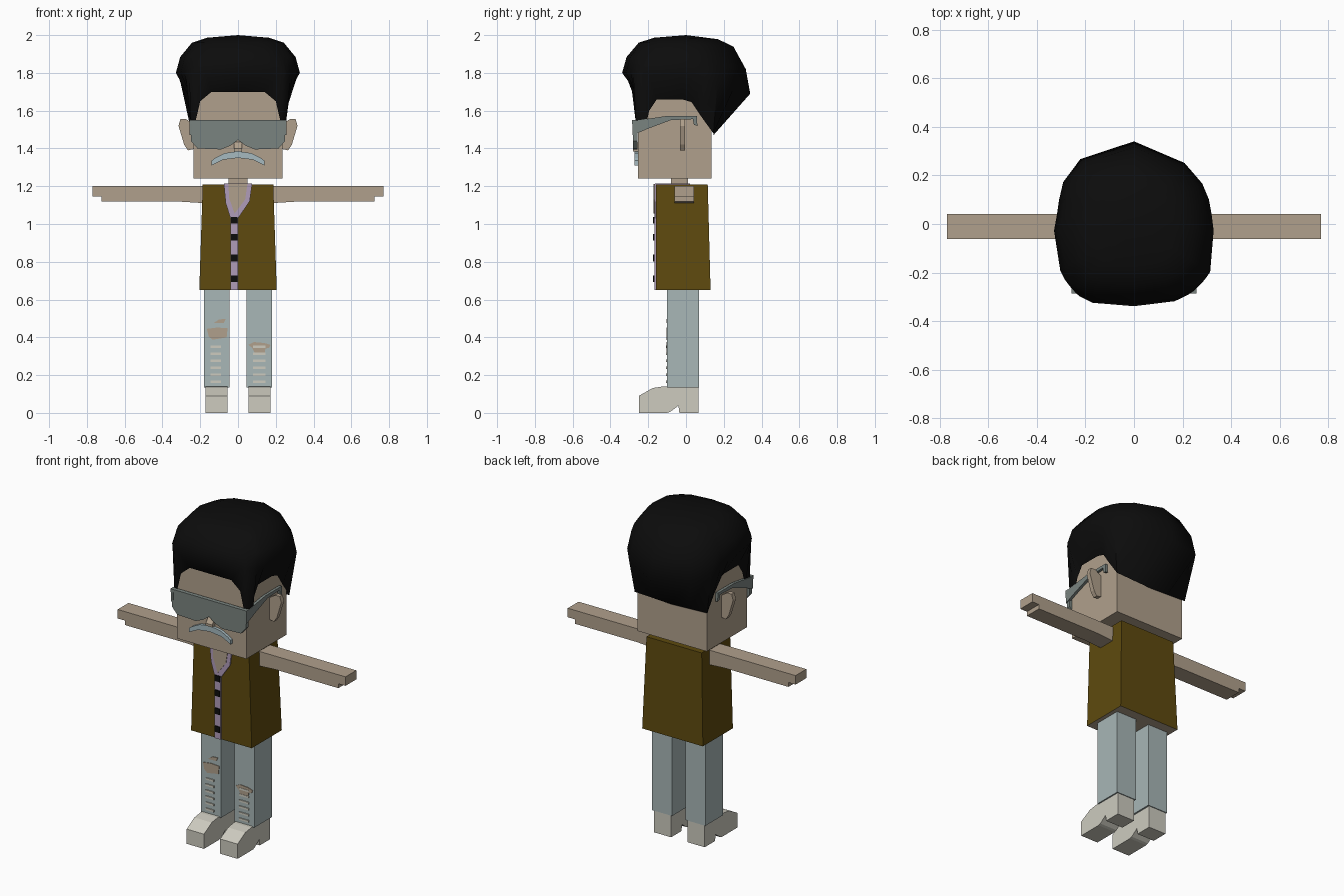
import bpy, bmesh, math

old = bpy.data.objects.get("Cube")
if old:
    bpy.data.objects.remove(old)


def material(name, r, g, b):
    lin = [((c / 255 + 0.055) / 1.055) ** 2.4 if c > 10 else c / 3295 for c in (r, g, b)]
    m = bpy.data.materials.new(name)
    m.use_nodes = True
    m.diffuse_color = (*lin, 1)
    m.node_tree.nodes["Principled BSDF"].inputs["Base Color"].default_value = (*lin, 1)
    return m


skin = material("skin", 176, 160, 140)
black = material("black", 12, 12, 12)
brown = material("vest brown", 94, 74, 14)
lilac = material("shirt lilac", 176, 156, 186)
denim = material("pale denim", 168, 183, 183)
offwhite = material("off white", 205, 203, 191)
grey = material("glasses grey", 122, 132, 128)
pale_blue = material("moustache pale blue", 166, 186, 192)


def finish(name, bm, mat):
    bmesh.ops.recalc_face_normals(bm, faces=bm.faces)
    mesh = bpy.data.meshes.new(name)
    bm.to_mesh(mesh)
    bm.free()
    mesh.materials.append(mat)
    ob = bpy.data.objects.new(name, mesh)
    bpy.context.collection.objects.link(ob)
    return ob


def prism(name, mat, axis, pts, lo, hi):
    """Extrude an outline, (y, z) along x or (x, z) along y."""
    bm = bmesh.new()
    place = (lambda p, d: (d, *p)) if axis == "x" else (lambda p, d: (p[0], d, p[1]))
    a, b = [[bm.verts.new(place(p, d)) for p in pts] for d in (lo, hi)]
    bm.faces.new(a)
    bm.faces.new(b)
    for i in range(len(pts)):
        j = (i + 1) % len(pts)
        bm.faces.new((a[i], a[j], b[j], b[i]))
    return finish(name, bm, mat)


def box(name, mat, x0, x1, y0, y1, z0, z1):
    return prism(name, mat, "y", [(x0, z0), (x1, z0), (x1, z1), (x0, z1)], y0, y1)


def both_sides(name, mat, axis, pts, lo, hi):
    for side, s in (("left", 1), ("right", -1)):
        if axis == "x":
            prism(f"{side}_{name}", mat, axis, pts, s * lo, s * hi)
        else:
            prism(f"{side}_{name}", mat, axis, [(s * x, z) for x, z in pts], lo, hi)


# Head, neck, nose and ears
box("head", skin, -0.235, 0.235, -0.255, 0.135, 1.24, 1.77)
box("neck", skin, -0.05, 0.05, -0.08, 0.01, 1.2, 1.25)
prism("nose", skin, "x", [(-0.25, 1.44), (-0.28, 1.40), (-0.28, 1.385), (-0.25, 1.385)], -0.022, 0.022)
both_sides("ear", skin, "y", [(0.22, 1.4), (0.265, 1.39), (0.285, 1.42), (0.315, 1.52),
                              (0.305, 1.555), (0.275, 1.555), (0.22, 1.52)], -0.032, -0.005)

# Moustache
half = [(0.07, 1.375), (0.12, 1.35), (0.14, 1.335), (0.14, 1.31), (0.08, 1.34)]
prism("moustache", pale_blue, "y", [(0, 1.385)] + half + [(0, 1.35)]
      + [(-x, z) for x, z in reversed(half)], -0.272, -0.25)

# Glasses: joined lenses, brow bar and hooked temples
half = [(0.25, 1.545), (0.25, 1.44), (0.215, 1.4), (0.09, 1.395), (0.04, 1.415)]
prism("lenses", grey, "y", half + [(0, 1.445)] + [(-x, z) for x, z in reversed(half)], -0.28, -0.257)
box("brow_bar", grey, -0.257, 0.257, -0.286, -0.262, 1.53, 1.55)
both_sides("temple", grey, "x", [(-0.284, 1.545), (-0.1, 1.572), (0.058, 1.572), (0.06, 1.52),
                                 (0.042, 1.525), (0.036, 1.555), (-0.08, 1.55),
                                 (-0.2, 1.505), (-0.282, 1.47)], 0.24, 0.256)

# Hair: radial loft from the hairline, out to the widest outline, up to the crown
outline = [(0, 0.34), (0.1, 0.31), (0.29, 0.15), (0.32, 0), (0.33, -0.17), (0.24, -0.28), (-0.02, -0.335),
           (-0.21, -0.31), (-0.29, -0.22), (-0.33, -0.05), (-0.31, 0.06), (-0.27, 0.22)]
polar = sorted((math.atan2(y, x), math.hypot(x, y)) for x, y in outline)
polar = [(polar[-1][0] - math.tau, polar[-1][1])] + polar + [(polar[0][0] + math.tau, polar[0][1])]


def reach(angle):
    for (a0, r0), (a1, r1) in zip(polar, polar[1:]):
        if a0 <= angle <= a1:
            return r0 + (r1 - r0) * (angle - a0) / (a1 - a0)


hairline = [(0.14, -0.265, 1.7), (0.2, -0.265, 1.65), (0.228, -0.265, 1.53), (0.25, -0.255, 1.49),
            (0.25, -0.215, 1.51), (0.245, -0.195, 1.6), (0.245, -0.155, 1.66), (0.245, -0.02, 1.66),
            (0.245, 0.03, 1.645), (0.245, 0.08, 1.57), (0.245, 0.145, 1.48), (0.12, 0.145, 1.475)]
hairline = ([(0, -0.265, 1.7)] + hairline + [(0, 0.145, 1.47)]
            + [(-x, y, z) for x, y, z in reversed(hairline)])
bm = bmesh.new()
crown = bm.verts.new((0, 0, 2))
columns = []
for x, y, z in hairline:
    angle = math.atan2(y, x)
    r = reach(angle)
    wide = 1.8 - 0.11 * max(0, math.sin(angle))
    column = [bm.verts.new((x, y, z))]
    for scale, rise in ((1, 0), (0.93, 0.42), (0.74, 0.8), (0.5, 0.93)):
        column.append(bm.verts.new((r * scale * math.cos(angle), r * scale * math.sin(angle),
                                    wide + (2 - wide) * rise)))
    columns.append(column)
for a, b in zip(columns, columns[1:] + columns[:1]):
    for i in range(len(a) - 1):
        bm.faces.new((a[i], b[i], b[i + 1], a[i + 1]))
    bm.faces.new((a[-1], b[-1], crown))
hair = finish("hair", bm, black)
bpy.ops.object.select_all(action="DESELECT")
hair.select_set(True)
bpy.context.view_layer.objects.active = hair
bpy.ops.object.shade_smooth_by_angle(angle=math.radians(50))

# Vest, tapered towards the shoulders, with a skin underside
vest = box("vest", brown, -0.205, 0.205, -0.16, 0.13, 0.65, 1.21)
vest.data.materials.append(skin)
for v in vest.data.vertices:
    if v.co.z > 1:
        v.co.x *= 0.91
        v.co.y = min(v.co.y, 0.115)
for p in vest.data.polygons:
    p.material_index = int(p.normal.z < -0.9)

# Shirt collar, open neck, placket and buttons
box("collar_top", lilac, -0.075, 0.075, -0.165, 0.02, 1.205, 1.214)
prism("collar", lilac, "y", [(-0.075, 1.212), (-0.065, 1.11), (-0.04, 1.03), (0, 1.03),
                             (0.062, 1.12), (0.075, 1.212)], -0.168, -0.159)
prism("open_neck", skin, "y", [(-0.05, 1.212), (-0.048, 1.14), (-0.018, 1.055),
                               (0.038, 1.13), (0.05, 1.212)], -0.171, -0.163)
box("placket", lilac, -0.04, 0, -0.168, -0.159, 0.65, 1.04)
for i, z in enumerate((0.71, 0.82, 0.93, 1.02)):
    box(f"button_{i + 1}", black, -0.036, -0.002, -0.174, -0.166, z - 0.018, z + 0.018)

# Arms with stepped hands
both_sides("arm", skin, "y", [(0.17, 1.11), (0.3, 1.118), (0.722, 1.118), (0.722, 1.145),
                              (0.77, 1.145), (0.77, 1.2), (0.17, 1.2)], -0.062, 0.042)

# Legs and heeled shoes
both_sides("leg", denim, "x", [(-0.1, 0.135), (0.07, 0.135), (0.07, 0.66), (-0.1, 0.66)], 0.045, 0.18)
both_sides("shoe", offwhite, "x", [(-0.25, 0), (-0.25, 0.09), (-0.175, 0.132), (-0.12, 0.14), (0.065, 0.14),
                                   (0.065, 0), (-0.035, 0), (-0.04, 0.038), (-0.085, 0.005), (-0.1, 0)],
           0.055, 0.172)


# Torn patches and frayed threads on the trousers
def tear(name, mat, pts, depth=0.104):
    prism(name, mat, "y", pts, -depth, -0.098)


def thread(name, x0, x1, z):
    tear(name, offwhite, [(x0, z - 0.006), (x1, z - 0.006), (x1, z + 0.006), (x0, z + 0.006)], 0.106)


tear("right_knee_tear", skin, [(-0.165, 0.445), (-0.11, 0.452), (-0.055, 0.448), (-0.06, 0.4),
                               (-0.135, 0.387), (-0.155, 0.405)])
tear("right_thigh_tear", skin, [(-0.13, 0.475), (-0.1, 0.495), (-0.065, 0.497), (-0.075, 0.475)])
tear("left_knee_tear", skin, [(0.055, 0.36), (0.085, 0.375), (0.14, 0.37), (0.172, 0.36),
                              (0.165, 0.345), (0.145, 0.34), (0.14, 0.31), (0.09, 0.315), (0.075, 0.345)])
for i in range(6):
    z = 0.165 + 0.037 * i
    thread(f"right_thread_{i + 1}", -0.145, -0.09, z)
    thread(f"left_thread_{i + 1}", 0.08, 0.145, z)
